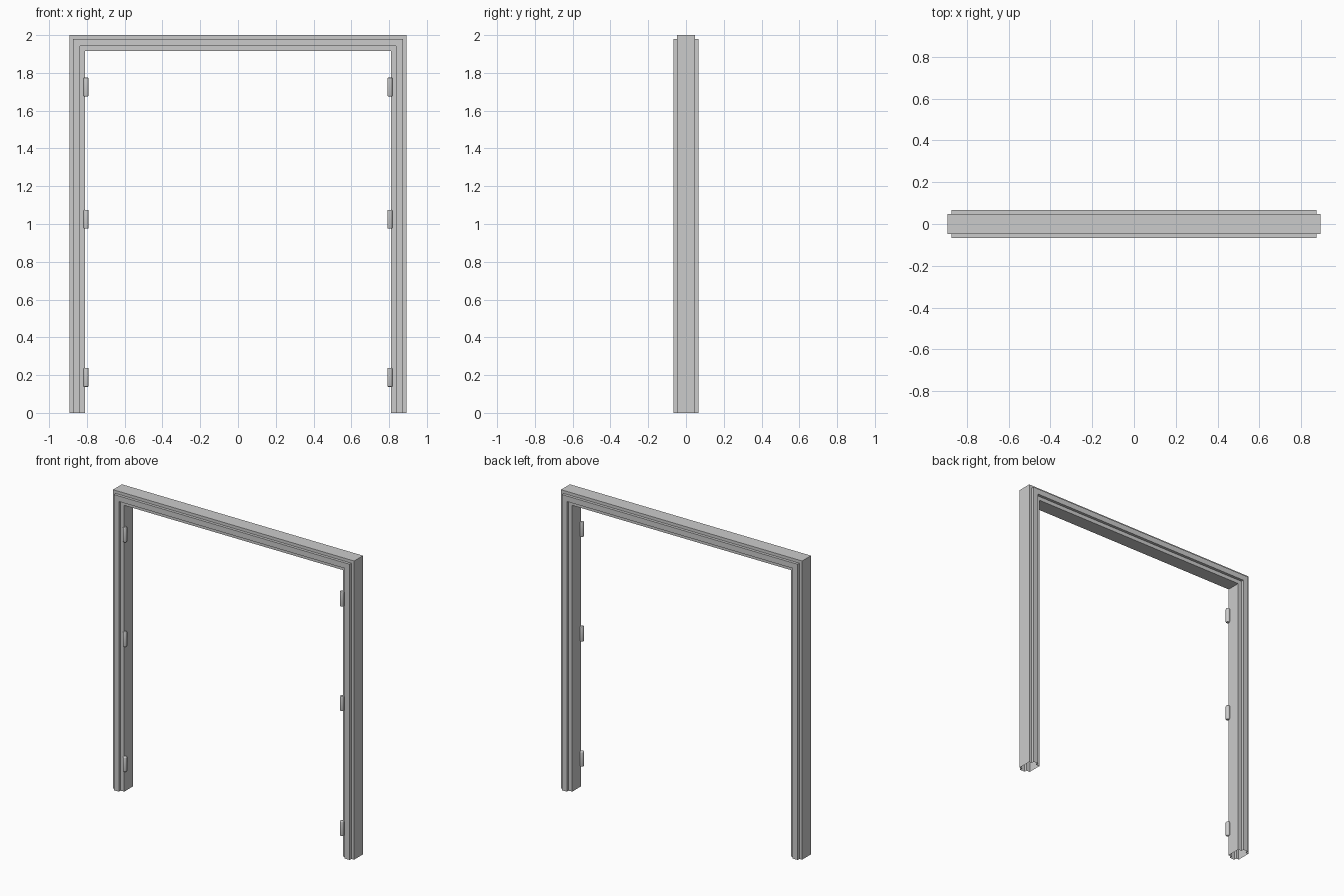
import bpy, bmesh
from mathutils import Matrix

if "Cube" in bpy.data.objects:
    bpy.data.objects.remove(bpy.data.objects["Cube"])

W, H = 0.893, 2.0      # outer half width and height
D, T = 0.047, 0.066    # half depth of the jamb, and of the raised trim
A, B, C = 0.02, 0.057, 0.083   # offsets inward: trim start, trim end, opening


def new_object(name, bm):
    bmesh.ops.recalc_face_normals(bm, faces=bm.faces)
    mesh = bpy.data.meshes.new(name)
    bm.to_mesh(mesh)
    bm.free()
    obj = bpy.data.objects.new(name, mesh)
    bpy.context.collection.objects.link(obj)
    return obj


# Door frame: stepped section swept up, across and down with mitred corners,
# open at the feet
half = [(0, D), (A, D), (A, T), (B, T), (B, D), (C, D)]
profile = half + [(o, -y) for o, y in reversed(half)]
bm = bmesh.new()
rings = []
for side, top in ((-1, False), (-1, True), (1, True), (1, False)):
    rings.append([bm.verts.new((side * (W - o), y, H - o if top else 0))
                  for o, y in profile])
n = len(profile)
for r, s in zip(rings, rings[1:]):
    for i in range(n):
        j = (i + 1) % n
        bm.faces.new((r[i], r[j], s[j], s[i]))
new_object("door_frame", bm)

# Hinge knuckles: round-ended pins on the front inner corners
for side, label in ((-1, "left"), (1, "right")):
    for k, z in enumerate((0.188, 1.025, 1.725)):
        bm = bmesh.new()
        bmesh.ops.create_cone(bm, cap_ends=True, segments=20,
                              radius1=0.0135, radius2=0.0135, depth=0.1,
                              matrix=Matrix.Translation((side * 0.804, -0.047, z)))
        rims = [e for e in bm.edges
                if abs(e.verts[0].co.z - e.verts[1].co.z) < 1e-5]
        bmesh.ops.bevel(bm, geom=rims, offset=0.006, segments=3,
                        profile=0.5, affect='EDGES')
        hinge = new_object(f"hinge_{label}_{k + 1}", bm)
        bpy.ops.object.select_all(action='DESELECT')
        hinge.select_set(True)
        bpy.context.view_layer.objects.active = hinge
        bpy.ops.object.shade_smooth_by_angle()
